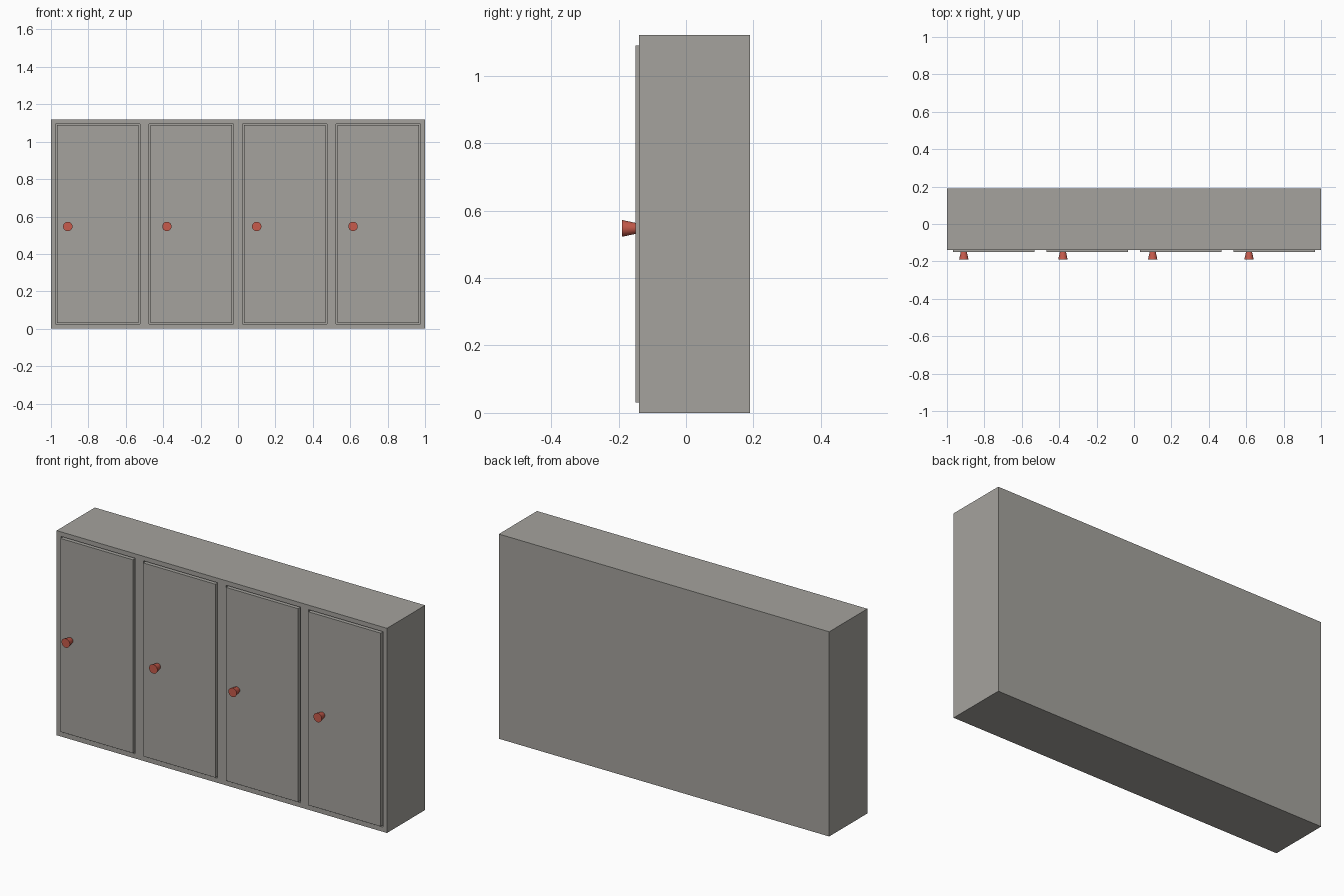
import bpy, bmesh, math
from mathutils import Matrix

if "Cube" in bpy.data.objects:
    bpy.data.objects.remove(bpy.data.objects["Cube"])


def material(name, rgb):
    m = bpy.data.materials.new(name)
    m.diffuse_color = (*rgb, 1.0)
    m.use_nodes = True
    m.node_tree.nodes["Principled BSDF"].inputs["Base Color"].default_value = m.diffuse_color
    return m


GREY = material("warm_grey", (0.375, 0.365, 0.34))
RED = material("brick_red", (0.57, 0.105, 0.072))


def add_object(name, bm, mat):
    me = bpy.data.meshes.new(name)
    bm.to_mesh(me)
    bm.free()
    ob = bpy.data.objects.new(name, me)
    bpy.context.collection.objects.link(ob)
    me.materials.append(mat)
    return ob


def box(name, x, y, z, mat=GREY):
    """Box from (min, max) pairs."""
    bm = bmesh.new()
    bmesh.ops.create_cube(bm, size=1)
    for v in bm.verts:
        for i, (a, b) in enumerate((x, y, z)):
            v.co[i] = b if v.co[i] > 0 else a
    return add_object(name, bm, mat)


FRONT, BACK, HEIGHT = -0.14, 0.19, 1.12
BAY, BORDER, GAP = 0.5, 0.025, 0.006
KNOB_X = (-0.91, -0.38, 0.10, 0.615)

# Cabinet carcass with four open bays
carcass = box("carcass", (-1, 1), (FRONT, BACK), (0, HEIGHT))
for i in range(4):
    x0 = -1 + BAY * i
    cutter = box("bay_cutter", (x0 + BORDER, x0 + BAY - BORDER),
                 (FRONT - 0.1, BACK - 0.025), (BORDER, HEIGHT - BORDER))
    cutter.hide_render = True
    mod = carcass.modifiers.new("bay", 'BOOLEAN')
    mod.operation, mod.solver, mod.object = 'DIFFERENCE', 'EXACT', cutter
    bpy.context.view_layer.objects.active = carcass
    bpy.ops.object.modifier_apply(modifier=mod.name)
    bpy.data.objects.remove(cutter)

# Doors standing slightly proud of the frame, each with a flared knob
for i, kx in enumerate(KNOB_X):
    x0 = -1 + BAY * i
    inset = BORDER + GAP
    box(f"door_{i + 1}", (x0 + inset, x0 + BAY - inset),
        (FRONT - 0.01, FRONT + 0.015), (inset, HEIGHT - inset))

    bm = bmesh.new()
    bmesh.ops.create_cone(bm, cap_ends=True, segments=24, radius1=0.016,
                          radius2=0.025, depth=0.042,
                          matrix=Matrix.Translation((kx, -0.169, 0.547))
                          @ Matrix.Rotation(math.radians(90), 4, 'X'))
    knob = add_object(f"knob_{i + 1}", bm, RED)
    bpy.ops.object.select_all(action='DESELECT')
    knob.select_set(True)
    bpy.context.view_layer.objects.active = knob
    bpy.ops.object.shade_smooth_by_angle(angle=math.radians(30))
